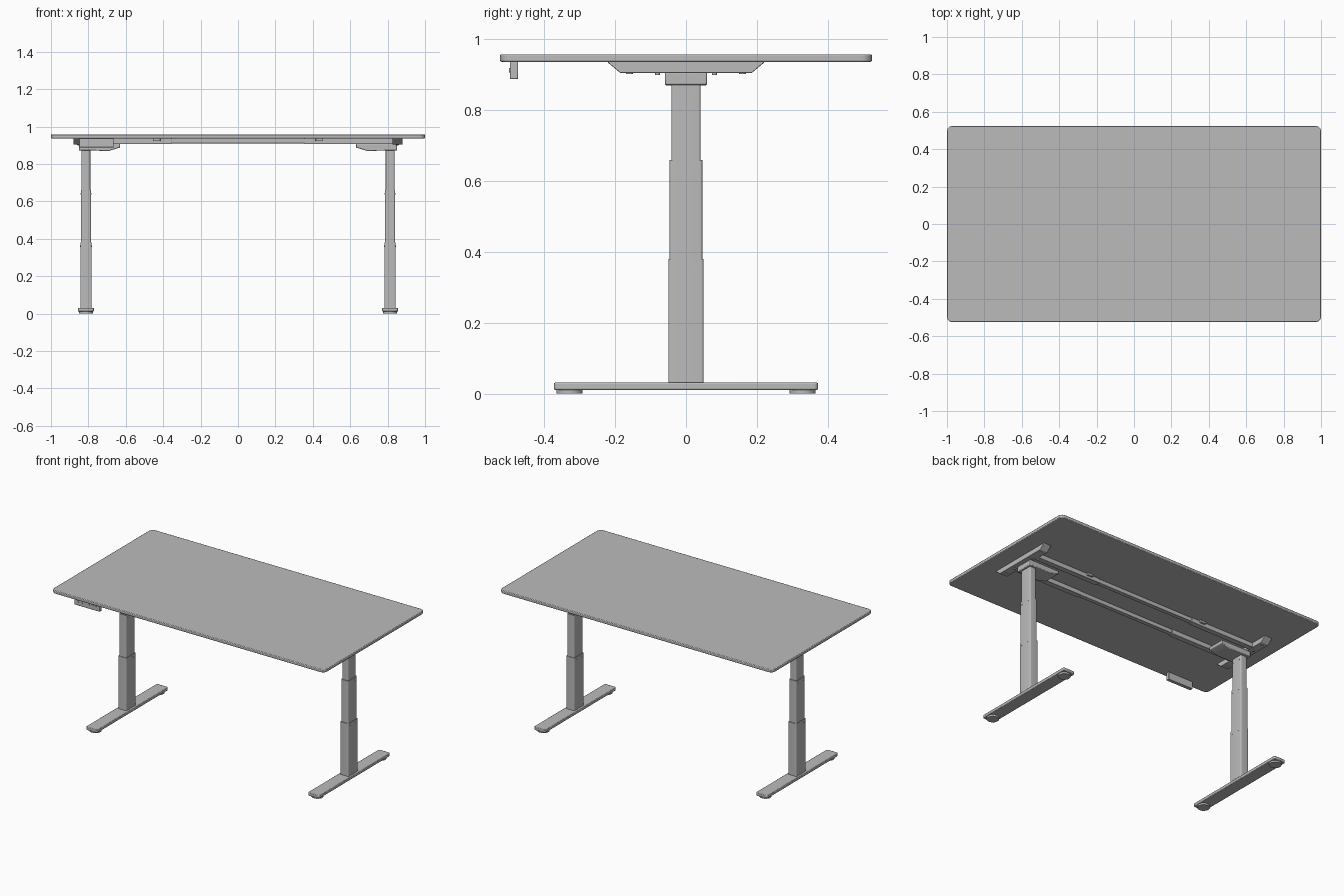
import bpy, bmesh, math

if "Cube" in bpy.data.objects:
    bpy.data.objects.remove(bpy.data.objects["Cube"])

grey = bpy.data.materials.new("matte_grey")
grey.diffuse_color = (0.5, 0.5, 0.5, 1)
grey.use_nodes = True
grey.node_tree.nodes["Principled BSDF"].inputs["Base Color"].default_value = grey.diffuse_color


def finish(name, bm, bevel=0.0, segments=2):
    bmesh.ops.recalc_face_normals(bm, faces=bm.faces)
    me = bpy.data.meshes.new(name)
    bm.to_mesh(me)
    bm.free()
    me.materials.append(grey)
    ob = bpy.data.objects.new(name, me)
    bpy.context.collection.objects.link(ob)
    if bevel:
        m = ob.modifiers.new("bevel", 'BEVEL')
        m.width, m.segments = bevel, segments
        m.limit_method = 'ANGLE'
        m.angle_limit = math.radians(30)
    bpy.ops.object.select_all(action='DESELECT')
    ob.select_set(True)
    bpy.context.view_layer.objects.active = ob
    bpy.ops.object.shade_smooth_by_angle(angle=math.radians(35))
    return ob


def extrude(name, pts, offset, bevel=0.0):
    """Extrude a flat polygon of 3D points by an offset vector."""
    bm = bmesh.new()
    face = bm.faces.new([bm.verts.new(p) for p in pts])
    ext = bmesh.ops.extrude_face_region(bm, geom=[face])
    bmesh.ops.translate(bm, vec=offset, verts=[v for v in ext["geom"] if isinstance(v, bmesh.types.BMVert)])
    return finish(name, bm, bevel)


def box(name, x, y, z, bevel=0.0):
    pts = [(x[0], y[0], z[0]), (x[1], y[0], z[0]), (x[1], y[1], z[0]), (x[0], y[1], z[0])]
    return extrude(name, pts, (0, 0, z[1] - z[0]), bevel)


def slab(name, cx, w, d, z0, z1, r, bevel=0.0, steps=5):
    """Rounded rectangle plate centred on (cx, 0)."""
    pts = []
    for k, (sx, sy) in enumerate([(1, 1), (-1, 1), (-1, -1), (1, -1)]):
        for i in range(steps + 1):
            a = math.pi / 2 * (k + i / steps)
            pts.append((cx + sx * (w / 2 - r) + r * math.cos(a),
                        sy * (d / 2 - r) + r * math.sin(a), z0))
    return extrude(name, pts, (0, 0, z1 - z0), bevel)


def disc(name, centre, r, depth, axis='Z', n=24):
    ax = {'X': (0, 1, 2), 'Y': (1, 2, 0), 'Z': (2, 0, 1)}[axis]
    pts = []
    for i in range(n):
        p = list(centre)
        p[ax[0]] -= depth / 2
        p[ax[1]] += r * math.cos(2 * math.pi * i / n)
        p[ax[2]] += r * math.sin(2 * math.pi * i / n)
        pts.append(p)
    off = [0, 0, 0]
    off[ax[0]] = depth
    return extrude(name, pts, off)


# Table top
slab("table_top", 0, 2.0, 1.05, 0.937, 0.958, 0.03, 0.004)

LEG = 0.813
for s, side in ((-1, "left"), (1, "right")):
    cx = s * LEG
    # Foot with round levelling pads
    slab("foot_" + side, cx, 0.084, 0.746, 0.011, 0.031, 0.012, 0.003)
    for y in (-0.329, 0.329):
        disc("foot_pad_" + side, (cx, y, 0.006), 0.037, 0.012)
    # Three telescoping column stages
    for stage, w, d, z0, z1 in (("lower", 0.060, 0.100, 0.030, 0.380),
                                ("middle", 0.054, 0.093, 0.370, 0.660),
                                ("upper", 0.047, 0.083, 0.650, 0.880)):
        slab(stage + "_column_" + side, cx, w, d, z0, z1, 0.007)
        # Small screws on the inner and outer column faces
        for y in (-0.03, 0.025):
            for t in (-1, 1):
                disc("column_screw_" + side, (cx + t * w / 2, y, z1 - 0.02 if stage != "upper" else 0.847),
                     0.004, 0.003, 'X', 10)
    # Motor housing, sloping up at its inner end
    prof = [(0.850, 0.872), (0.850, 0.908), (0.630, 0.908), (0.630, 0.888), (0.690, 0.870)]
    extrude("motor_housing_" + side, [(s * x, -0.059, z) for x, z in prof], (0, 0.118, 0), 0.004)
    # Side bracket under the top
    prof = [(-0.220, 0.938), (-0.220, 0.934), (-0.185, 0.905), (0.185, 0.905), (0.220, 0.934), (0.220, 0.938)]
    extrude("side_bracket_" + side, [(s * 0.825, y, z) for y, z in prof], (s * 0.055, 0, 0), 0.002)
    for y in (-0.16, 0.16):
        disc("bracket_screw_" + side, (s * 0.852, y, 0.905), 0.010, 0.006, n=14)
    for y in (-0.08, 0.08):
        disc("bracket_bolt_" + side, (s * 0.852, y, 0.903), 0.007, 0.008, n=12)
    # Outer rail tubes with clamp blocks
    for t in (-1, 1):
        box("rail_tube_" + side, sorted((s * 0.355, s * 0.830)),
            sorted((t * 0.072, t * 0.108)), (0.906, 0.937), 0.003)
        box("rail_clamp_" + side, (s * 0.435 - 0.02, s * 0.435 + 0.02),
            sorted((t * 0.106, t * 0.120)), (0.922, 0.937), 0.002)

# Inner sliding rails
for y in (-0.09, 0.09):
    box("inner_rail", (-0.40, 0.40), (y - 0.014, y + 0.014), (0.910, 0.937), 0.003)

# Control panel with buttons, under the front edge
box("control_panel", (-0.850, -0.665), (-0.497, -0.474), (0.888, 0.938), 0.003)
for i in range(6):
    disc("control_button", (-0.825 + i * 0.027, -0.497, 0.913), 0.007, 0.004, 'Y', 14)
